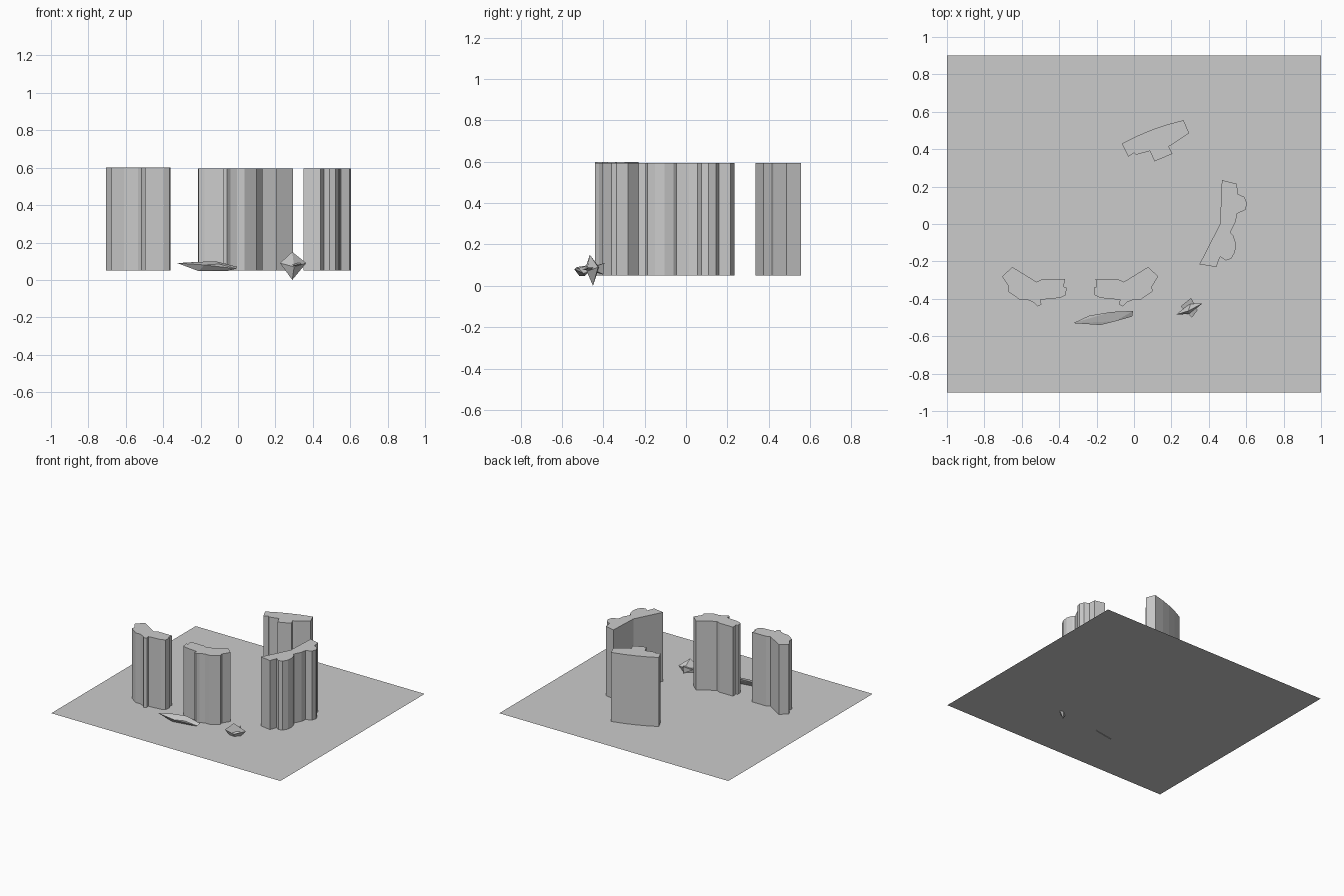
import bpy, bmesh

GROUND_Z = 0.05


def finish(name, bm):
    bmesh.ops.recalc_face_normals(bm, faces=bm.faces)
    mesh = bpy.data.meshes.new(name)
    bm.to_mesh(mesh)
    bm.free()
    obj = bpy.data.objects.new(name, mesh)
    bpy.context.collection.objects.link(obj)
    return obj


def block(name, outline, top):
    # Upright prism over a footprint outline
    bm = bmesh.new()
    face = bm.faces.new([bm.verts.new((x, y, GROUND_Z)) for x, y in outline])
    side = bmesh.ops.extrude_face_region(bm, geom=[face], use_keep_orig=True)
    for v in side["geom"]:
        if isinstance(v, bmesh.types.BMVert):
            v.co.z = top
    return finish(name, bm)


def shard(name, points):
    # Faceted stone wrapped around a few corner points
    bm = bmesh.new()
    for p in points:
        bm.verts.new(p)
    bmesh.ops.convex_hull(bm, input=bm.verts[:])
    return finish(name, bm)


# Flat ground sheet
bm = bmesh.new()
bm.faces.new([bm.verts.new((x, y, GROUND_Z))
              for x, y in ((-1, -0.9), (1, -0.9), (1, 0.9), (-1, 0.9))])
for f in bm.faces:
    f.normal_update()
me = bpy.data.meshes.new("ground_sheet")
bm.to_mesh(me)
bm.free()
bpy.context.collection.objects.link(bpy.data.objects.new("ground_sheet", me))

# Two mirrored front blocks
wing = [(-0.65, -0.23), (-0.52, -0.31), (-0.49, -0.295), (-0.37, -0.295),
        (-0.375, -0.335), (-0.36, -0.34), (-0.365, -0.38), (-0.395, -0.395),
        (-0.50, -0.405), (-0.495, -0.43), (-0.515, -0.44), (-0.535, -0.42),
        (-0.57, -0.405), (-0.61, -0.405), (-0.675, -0.36), (-0.67, -0.335),
        (-0.705, -0.28)]
block("front_left_block", wing, 0.60)
block("front_middle_block", [(-0.575 - x, y) for x, y in wing], 0.595)

# Bent block on the right with two rounded bays
block("right_block", [
    (0.47, 0.235), (0.55, 0.215), (0.555, 0.16), (0.59, 0.145), (0.605, 0.11),
    (0.595, 0.075), (0.55, 0.055), (0.545, 0.015), (0.515, -0.045),
    (0.53, -0.06), (0.545, -0.105), (0.54, -0.15), (0.52, -0.185),
    (0.49, -0.195), (0.46, -0.175), (0.44, -0.23), (0.35, -0.215),
    (0.46, 0.0)], 0.595)

# Back block with a gently curved rear wall
block("back_block", [
    (0.265, 0.555), (0.295, 0.485), (0.205, 0.425), (0.185, 0.415),
    (0.205, 0.375), (0.11, 0.335), (0.085, 0.39), (0.01, 0.37), (0.0, 0.38),
    (-0.03, 0.36), (-0.065, 0.43), (0.01, 0.468), (0.09, 0.502),
    (0.17, 0.53)], 0.595)

# Long flat stone
shard("long_stone", [
    (-0.325, -0.53, 0.09), (-0.24, -0.49, 0.095), (-0.12, -0.47, 0.10),
    (-0.005, -0.465, 0.07), (-0.01, -0.495, 0.06), (-0.10, -0.52, 0.085),
    (-0.18, -0.54, 0.08), (-0.21, -0.515, 0.047), (-0.06, -0.49, 0.047)])

# Spiky stone made of two crossing shards
shard("spiky_stone", [
    (0.225, -0.485, 0.09), (0.365, -0.425, 0.09), (0.29, -0.465, 0.15),
    (0.29, -0.45, 0.0), (0.305, -0.42, 0.09), (0.30, -0.48, 0.07)])
shard("crossing_shard", [
    (0.305, -0.395, 0.11), (0.30, -0.40, 0.055), (0.31, -0.50, 0.08),
    (0.25, -0.44, 0.08), (0.34, -0.46, 0.085)])
